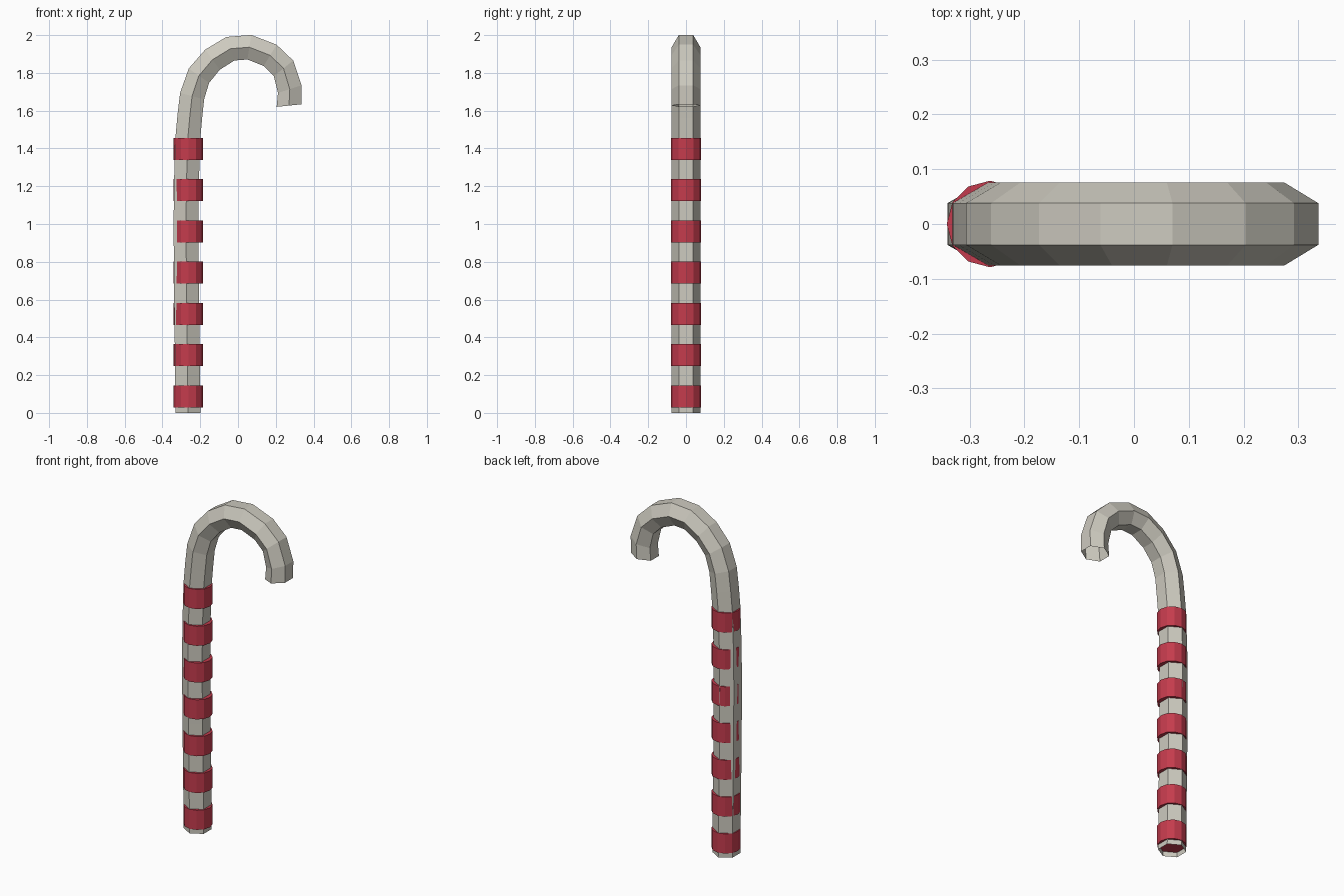
import bpy
import bmesh
from math import cos, sin, pi, radians
from mathutils import Vector

default_cube = bpy.data.objects.get("Cube")
if default_cube:
    bpy.data.objects.remove(default_cube, do_unlink=True)


def make_material(name, colour):
    material = bpy.data.materials.new(name)
    material.use_nodes = True
    material.diffuse_color = colour
    material.node_tree.nodes["Principled BSDF"].inputs["Base Color"].default_value = colour
    return material


def finish(name, bm, material):
    bmesh.ops.recalc_face_normals(bm, faces=bm.faces)
    mesh = bpy.data.meshes.new(name)
    bm.to_mesh(mesh)
    bm.free()
    mesh.materials.append(material)
    obj = bpy.data.objects.new(name, mesh)
    bpy.context.scene.collection.objects.link(obj)
    return obj


cream = make_material("warm cream", (0.61, 0.59, 0.52, 1))
red = make_material("berry red", (0.55, 0.044, 0.074, 1))

# Cane centre line: x, z and the direction of the outer side in degrees
cane_path = [
    (-0.265, 0, 180), (-0.268, 0.3, 180), (-0.273, 0.65, 180),
    (-0.275, 1, 180), (-0.273, 1.22, 180), (-0.265, 1.46, 177),
    (-0.255, 1.57, 173), (-0.243, 1.677, 165), (-0.207, 1.785, 145),
    (-0.135, 1.87, 126), (-0.04, 1.928, 109), (0.06, 1.936, 81),
    (0.17, 1.893, 59), (0.241, 1.824, 39), (0.274, 1.714, 18),
    (0.27, 1.627, 6),
]
cane_radius = 0.076
cane_sides = 6


def build_cane():
    # Six-sided tube with open ends
    bm = bmesh.new()
    rings = []
    for x, z, angle in cane_path:
        outward = Vector((cos(radians(angle)), 0, sin(radians(angle))))
        ring = []
        for i in range(cane_sides):
            turn = 2 * pi * (i + 0.5) / cane_sides
            offset = outward * cos(turn) + Vector((0, sin(turn), 0))
            ring.append(bm.verts.new(Vector((x, 0, z)) + offset * cane_radius))
        rings.append(ring)
    for low, high in zip(rings, rings[1:]):
        for i in range(cane_sides):
            j = (i + 1) % cane_sides
            bm.faces.new((low[i], low[j], high[j], high[i]))
    return finish("cane", bm, cream)


def build_band(number):
    # Capped twelve-sided drum around the shaft
    bm = bmesh.new()
    bmesh.ops.create_cone(bm, cap_ends=True, segments=12,
                          radius1=0.079, radius2=0.079, depth=0.116)
    band = finish(f"stripe_band_{number + 1}", bm, red)
    band.location = (-0.263, 0, 0.087 + number * 0.2185)


build_cane()
for number in range(7):
    build_band(number)
